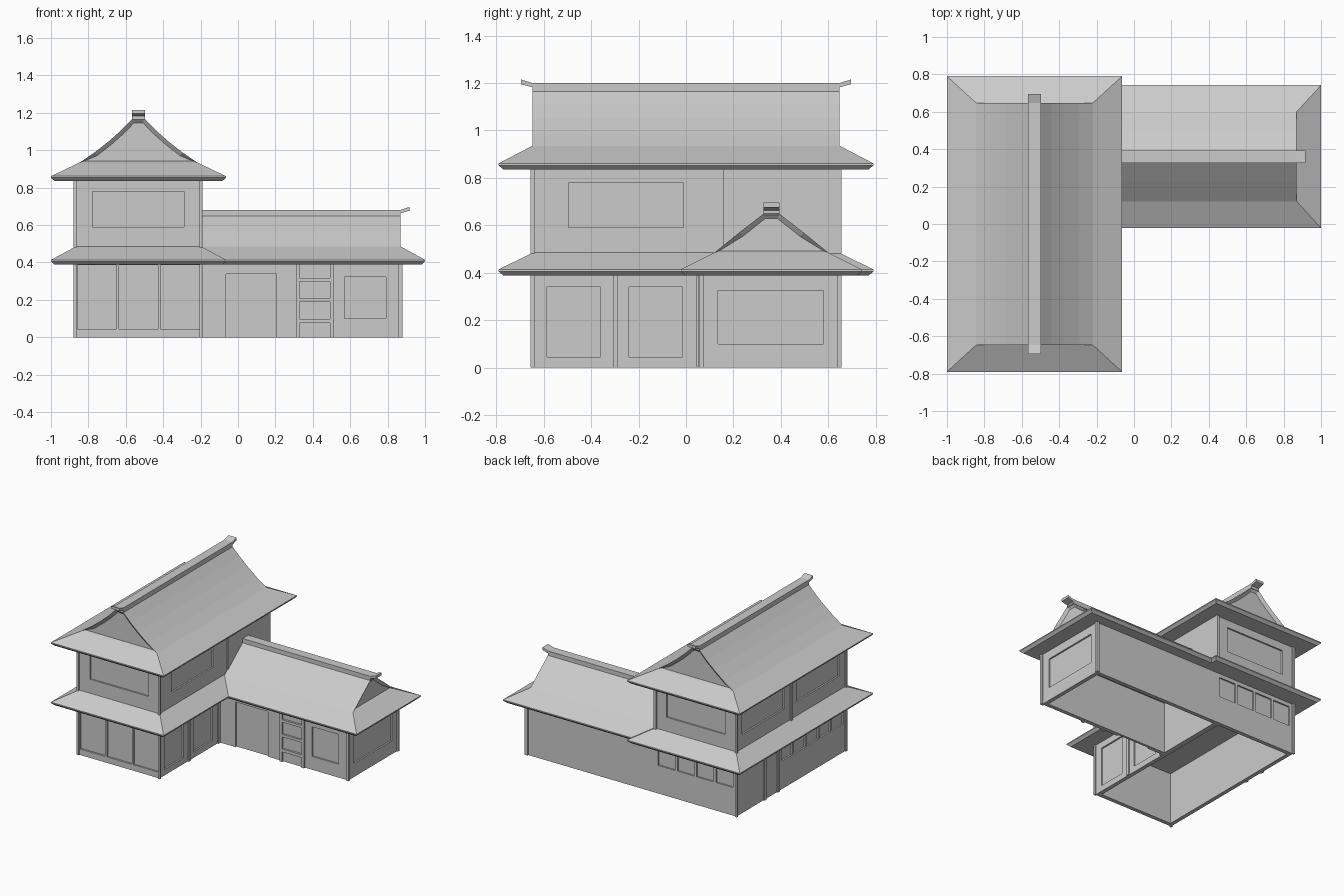
import bpy, bmesh
from mathutils import Matrix, Vector

cube = bpy.data.objects.get("Cube")
if cube:
    bpy.data.objects.remove(cube)

grey = bpy.data.materials.new("plain grey")
grey.use_nodes = True
grey.diffuse_color = (0.6, 0.6, 0.6, 1)
grey.node_tree.nodes["Principled BSDF"].inputs["Base Color"].default_value = (0.6, 0.6, 0.6, 1)


def finish(bm, name):
    bmesh.ops.recalc_face_normals(bm, faces=bm.faces)
    mesh = bpy.data.meshes.new(name)
    bm.to_mesh(mesh)
    bm.free()
    mesh.materials.append(grey)
    ob = bpy.data.objects.new(name, mesh)
    bpy.context.collection.objects.link(ob)
    return ob


def add_box(bm, xs, ys, zs):
    mid = Vector([(a + b) / 2 for a, b in (xs, ys, zs)])
    size = [abs(b - a) for a, b in (xs, ys, zs)]
    bmesh.ops.create_cube(bm, size=1, matrix=Matrix.Translation(mid) @ Matrix.Diagonal((*size, 1)))


def boxes(name, items):
    bm = bmesh.new()
    for item in items:
        add_box(bm, *item)
    return finish(bm, name)


def carve(body, items):
    """Cut recesses into a body and discard the cutter."""
    cutter = boxes("cutter", items)
    cutter.hide_render = True
    mod = body.modifiers.new("recesses", 'BOOLEAN')
    mod.operation, mod.solver, mod.object = 'DIFFERENCE', 'EXACT', cutter
    graph = bpy.context.evaluated_depsgraph_get()
    mesh = bpy.data.meshes.new_from_object(body.evaluated_get(graph))
    body.modifiers.clear()
    body.data = mesh
    bpy.data.objects.remove(cutter)


def roof(name, eave, length, z, profile, gable, place, start=None):
    """Hipped skirt, carrying a gabled top when the profile goes on upwards.
    The ridge runs along local y; a start value ends the roof plainly there."""
    rings = [(eave - 0.02, length - 0.02, z), (eave, length, z + 0.018), (eave, length, z + 0.026)]
    rings += [(x, gable, h) for x, h in profile]
    bm = bmesh.new()
    loops = []
    for x, y, h in rings:
        back = -y if start is None else start
        loops.append([bm.verts.new(p) for p in ((-x, back, h), (x, back, h), (x, y, h), (-x, y, h))])
    ends = [[], []]
    for i, (low, high) in enumerate(zip(loops, loops[1:])):
        for k in range(4):
            n = (k + 1) % 4
            f = bm.faces.new((low[k], low[n], high[n], high[k]))
            if i > 2 and k in (0, 2):
                ends[k // 2].append(f)
    bm.faces.new(loops[0])
    bm.faces.new(loops[-1])
    bmesh.ops.recalc_face_normals(bm, faces=bm.faces)
    # recessed gable panels inside the barge boards
    for k, strip in enumerate(ends):
        if strip and not (k == 0 and start is not None):
            face = bmesh.ops.dissolve_faces(bm, faces=strip)["region"]
            bmesh.ops.inset_individual(bm, faces=face, thickness=0.022, depth=-0.018)
    bm.transform(place)
    return finish(bm, name)


def ridge(name, half, first, last, z, place, both):
    """Ridge beam with upturned ends."""
    top, low = z + 0.033, z - 0.004
    pts = [(last, z + 0.015), (last + 0.048, z + 0.028), (last + 0.048, z + 0.048), (last, top)]
    pts = [(last, low)] + pts
    if both:
        pts += [(-y, h) for y, h in reversed(pts)]
    else:
        pts += [(first, top), (first, low)]
    bm = bmesh.new()
    f = bm.faces.new([bm.verts.new((-half, y, h)) for y, h in pts])
    out = bmesh.ops.extrude_face_region(bm, geom=[f])["geom"]
    bmesh.ops.translate(bm, vec=(2 * half, 0, 0), verts=[v for v in out if isinstance(v, bmesh.types.BMVert)])
    bm.transform(place)
    return finish(bm, name)


CX, WY = -0.532, 0.36
main_place = Matrix.Translation((CX, 0, 0))
wing_place = Matrix.Translation((0, WY, 0)) @ Matrix.Rotation(-1.5707963, 4, 'Z')
D = 0.012  # recess depth
X0, X1, Y = -0.87, -0.2, 0.645  # wall planes of the tall block
FY, EX = 0.065, 0.87  # wing front and end planes


def on_x(x, y0, y1, z0, z1):
    return ((x - D, x + D), (y0, y1), (z0, z1))


def on_y(y, x0, x1, z0, z1):
    return ((x0, x1), (y - D, y + D), (z0, z1))


# Ground floor of the tall block, hollow and open below
ground = boxes("ground_floor", [((X0, X1), (-Y, Y), (0, 0.4))])
cuts = [((X0 + 0.03, X1 - 0.03), (-Y + 0.03, Y - 0.03), (-0.1, 0.388))]
cuts += [on_y(-Y, x, x + 0.208, 0.045, 0.386) for x in (-0.858, -0.636, -0.414)]
cuts += [on_x(X1, y, y + 0.225, 0.045, 0.34) for y in (-0.585, -0.24)]
cuts += [on_y(Y, -0.84 + 0.16 * i, -0.70 + 0.16 * i, 0.21, 0.36) for i in range(4)]
cuts += [on_x(X0, -0.62 + 0.15 * i, -0.49 + 0.15 * i, 0.21, 0.36) for i in range(5)]
carve(ground, cuts)

# Upper floor with wide windows
upper = boxes("upper_floor", [((X0, X1), (-Y, Y), (0.42, 0.85))])
cuts = [on_y(s * Y, -0.777, -0.29, 0.59, 0.778) for s in (-1, 1)]
cuts += [on_x(X1, -0.495, -0.01, 0.59, 0.778)]
cuts += [on_x(X0, y, y + 0.5, 0.59, 0.778) for y in (-0.57, 0.08)]
carve(upper, cuts)
boxes("upper_wall_step", [((X1 - 0.01, X1 + 0.01), (0.155, 0.655), (0.42, 0.85))])

# Wing, hollow and open below
wing = boxes("wing", [((X1, EX), (FY, Y), (0, 0.4))])
cuts = [((X1 + 0.01, EX - 0.03), (FY + 0.03, Y - 0.03), (-0.1, 0.388)),
        on_y(FY, -0.065, 0.205, -0.05, 0.338),
        on_y(FY, 0.57, 0.79, 0.1, 0.322),
        on_x(EX, 0.135, 0.58, 0.1, 0.325)]
carve(wing, cuts)

# Shelf-like lattice beside the door
lattice = boxes("lattice", [((0.31, 0.512), (FY - 0.015, FY + 0.01), (0, 0.39))])
carve(lattice, [((0.33, 0.492), (FY - 0.03, FY - 0.001), (z, z + 0.09))
                for z in (-0.015, 0.098, 0.208, 0.318)])

# Posts
P = 0.01
posts = []
for x in (X0, X1):
    for y in (-Y, Y):
        dx, dy = (-1 if x == X0 else 1), (-1 if y < 0 else 1)
        span = ((x + dx * P, x - dx * 0.006), (y + dy * P, y - dy * 0.006))
        if (dx, dy) != (1, 1):
            posts.append((*span, (0, 0.39)))
        posts.append((*span, (0.44, 0.84)))
posts += [((X1, X1 + P), (y, y + 0.022), (0, 0.39)) for y in (-0.308, 0.043)]
posts += [((X0 - P, X0), (y, y + 0.025), (0, 0.39)) for y in (0.14, 0.3)]
posts.append(((X0 - P, X0), (-0.012, 0.012), (0.44, 0.84)))
for y, d in ((FY, -1), (Y, 1)):
    posts.append(((EX - 0.014, EX + P), (y + d * P, y - d * 0.008), (0, 0.39)))
boxes("posts", posts)

# Roofs
roof("lower_roof", 0.468, 0.79, 0.388, [(0.335, 0.485)], 0.645, main_place)
roof("main_roof", 0.468, 0.79, 0.835,
     [(0.313, 0.935), (0.235, 0.988), (0.155, 1.051), (0.09, 1.109), (0.032, 1.167)],
     0.648, main_place)
ridge("main_ridge", 0.034, 0, 0.648, 1.167, main_place, True)
roof("wing_roof", 0.382, 1.0, 0.388, [(0.24, 0.485), (0.135, 0.57), (0.032, 0.65)],
     0.87, wing_place, start=-0.195)
ridge("wing_ridge", 0.034, -0.195, 0.868, 0.648, wing_place, False)
